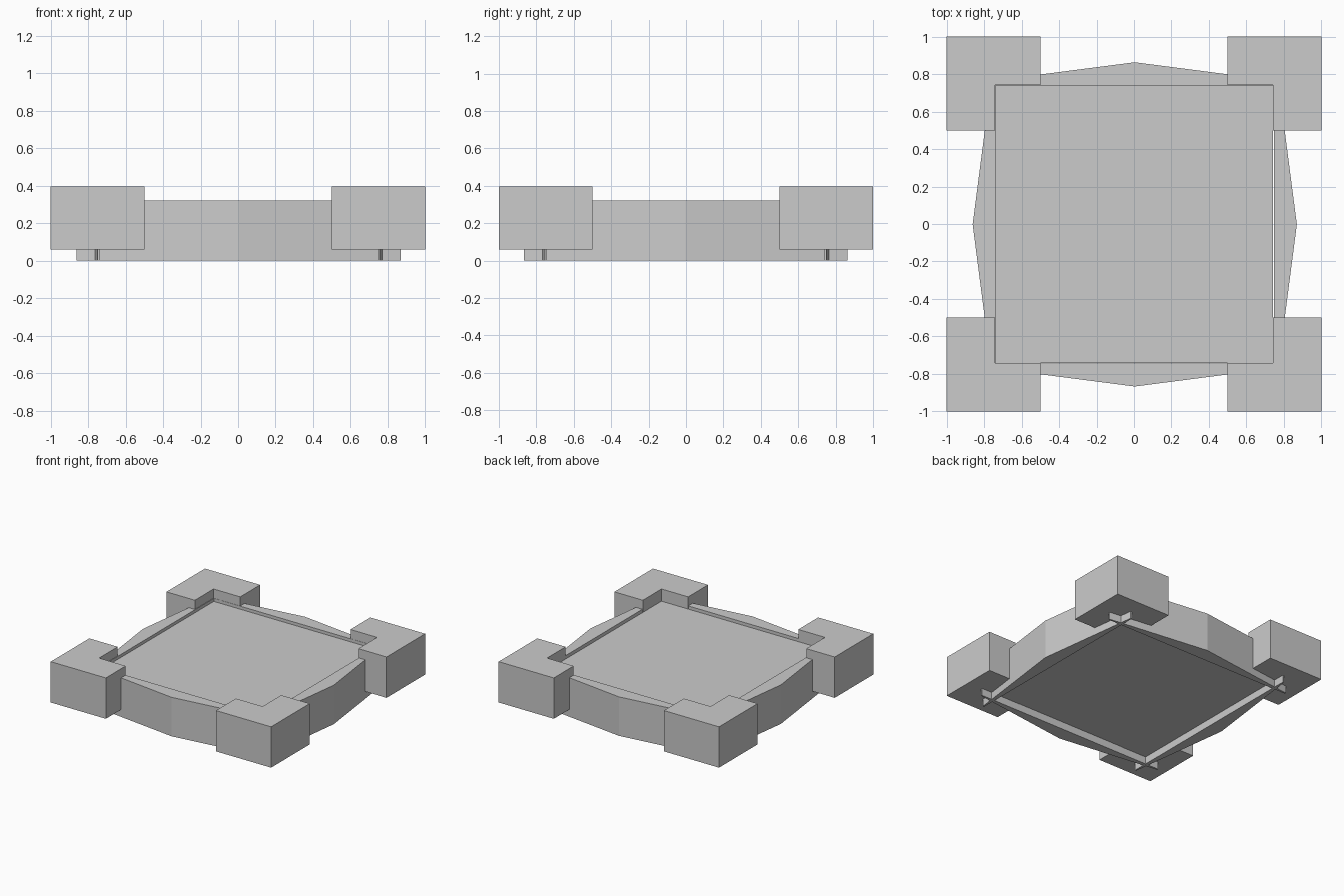
import bpy, bmesh
from math import radians
from mathutils import Matrix

if "Cube" in bpy.data.objects:
    bpy.data.objects.remove(bpy.data.objects["Cube"])


def prism(name, outline, z0, z1, matrix=Matrix()):
    """Extrude a flat xy outline from z0 to z1."""
    bm = bmesh.new()
    face = bm.faces.new([bm.verts.new((x, y, z0)) for x, y in outline])
    top = bmesh.ops.extrude_face_region(bm, geom=[face])["geom"]
    verts = [v for v in top if isinstance(v, bmesh.types.BMVert)]
    bmesh.ops.translate(bm, verts=verts, vec=(0, 0, z1 - z0))
    bmesh.ops.transform(bm, matrix=matrix, verts=bm.verts)
    bmesh.ops.recalc_face_normals(bm, faces=bm.faces)
    mesh = bpy.data.meshes.new(name)
    bm.to_mesh(mesh)
    bm.free()
    obj = bpy.data.objects.new(name, mesh)
    bpy.context.collection.objects.link(obj)
    return obj


INNER = 0.742   # inside face of walls and corner blocks
REACH = 0.865   # wall half length and bulge depth

# Raised floor panel
prism("floor_panel", [(-INNER, -INNER), (INNER, -INNER), (INNER, INNER), (-INNER, INNER)],
      0.06, 0.295)

wall = [(-REACH, INNER), (REACH, INNER), (REACH, 0.753), (0, REACH), (-REACH, 0.753)]
block = [(1, 1), (0.5, 1), (0.5, INNER), (INNER, INNER), (INNER, 0.5), (1, 0.5)]
shift = Matrix.Translation((0.004, -0.002, 0))

# Bulging side walls and notched corner blocks, one of each per quarter turn
for i, (side, corner) in enumerate((("back", "back_right"), ("left", "back_left"),
                                    ("front", "front_left"), ("right", "front_right"))):
    turn = Matrix.Rotation(radians(90 * i), 4, "Z")
    prism(side + "_wall", wall, 0, 0.32, shift @ turn)
    prism(corner + "_corner_block", block, 0.06, 0.395, turn)
